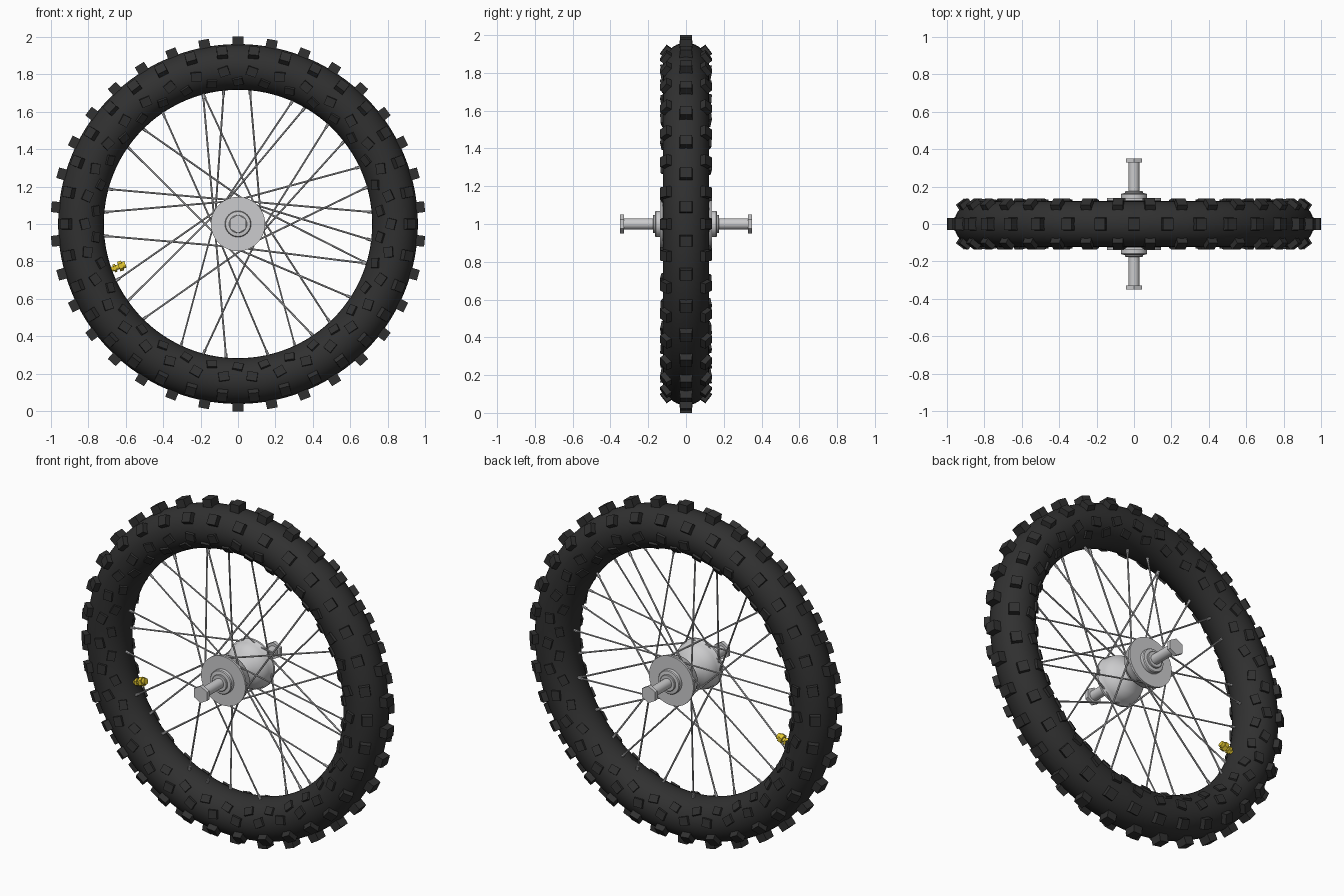
import bpy, bmesh, math
from mathutils import Vector, Matrix

if "Cube" in bpy.data.objects:
    bpy.data.objects.remove(bpy.data.objects["Cube"])

CENTRE = Vector((0, 0, 1))
R_MAJ, R_MIN = 0.838, 0.122      # tyre ring and tube radii
KNOBS = 34


def material(name, rgb):
    m = bpy.data.materials.new(name)
    m.diffuse_color = (*rgb, 1)
    m.use_nodes = True
    m.node_tree.nodes["Principled BSDF"].inputs["Base Color"].default_value = m.diffuse_color
    return m


RUBBER = material("black rubber", (0.03, 0.03, 0.03))
METAL = material("light metal", (0.6, 0.6, 0.61))
STEEL = material("spoke steel", (0.48, 0.48, 0.49))
BRASS = material("yellow brass", (0.75, 0.56, 0.03))


def make(name, bm, mat, smooth=True):
    bmesh.ops.recalc_face_normals(bm, faces=bm.faces)
    me = bpy.data.meshes.new(name)
    bm.to_mesh(me)
    bm.free()
    me.materials.append(mat)
    ob = bpy.data.objects.new(name, me)
    ob.location = CENTRE
    bpy.context.collection.objects.link(ob)
    if smooth:
        bpy.context.view_layer.objects.active = ob
        ob.select_set(True)
        bpy.ops.object.shade_smooth_by_angle(angle=math.radians(35))
        ob.select_set(False)
    return ob


def radial(a):
    return Vector((math.cos(a), 0, math.sin(a)))


def rod(bm, p, q, r, sides=6):
    """Closed cylinder between two points."""
    d = q - p
    mat = Matrix.Translation((p + q) / 2) @ d.to_track_quat('Z', 'Y').to_matrix().to_4x4()
    bmesh.ops.create_cone(bm, cap_ends=True, segments=sides, radius1=r, radius2=r,
                          depth=d.length, matrix=mat)


def lathe(bm, profile, steps):
    """Revolve (radius, y) points around the axle line."""
    vs = [bm.verts.new((r, y, 0)) for r, y in profile]
    es = [bm.edges.new(e) for e in zip(vs, vs[1:])]
    bmesh.ops.spin(bm, geom=vs + es, cent=(0, 0, 0), axis=(0, 1, 0),
                   angle=math.tau, steps=steps, use_merge=True)
    bmesh.ops.remove_doubles(bm, verts=bm.verts, dist=1e-5)


# Tyre: a round tube ring
bm = bmesh.new()
tube = [(R_MAJ + R_MIN * math.cos(math.tau * i / 32), R_MIN * math.sin(math.tau * i / 32))
        for i in range(32)]
lathe(bm, tube + tube[:1], 102)
make("tyre", bm, RUBBER)


# Tread knobs: tapered blocks standing on the tube
def knob_row(name, phi_deg, offset, length, width, height, twist=0):
    bm = bmesh.new()
    phi = math.radians(phi_deg)
    for i in range(KNOBS):
        a = math.tau * (i + offset) / KNOBS + math.pi / 2
        out = radial(a)
        n = out * math.cos(phi) + Vector((0, math.sin(phi), 0))
        t = Vector((-math.sin(a), 0, math.cos(a)))
        frame = Matrix((t, n.cross(t), n)).transposed().to_4x4()
        spin = Matrix.Rotation(math.radians(twist) * (-1) ** i, 4, 'Z')
        pos = Matrix.Translation(out * R_MAJ + n * (R_MIN + height / 2 - 0.01))
        new = bmesh.ops.create_cube(bm, size=1)["verts"]
        for v in new:
            k = 0.95 if v.co.z > 0 else 1.0
            v.co = Vector((v.co.x * length * k, v.co.y * width * k, v.co.z * (height + 0.02)))
        bmesh.ops.transform(bm, matrix=pos @ frame @ spin, verts=new)
    make(name, bm, RUBBER, smooth=False)


knob_row("centre_knobs", 0, 0, 0.06, 0.068, 0.04)
for side, tag in ((-1, "front"), (1, "back")):
    knob_row(tag + "_shoulder_knobs", side * 53, 0.5, 0.058, 0.06, 0.028)
    knob_row(tag + "_side_knobs", side * 100, 0.5, 0.058, 0.05, 0.012, 14)
    knob_row(tag + "_inner_knobs", side * 128, 0, 0.055, 0.045, 0.01, 14)

# Hub: flanges, rounded bells narrowing to a waist, collars
bm = bmesh.new()
half = [(0.025, 0.175), (0.045, 0.175), (0.048, 0.172), (0.048, 0.165), (0.066, 0.163),
        (0.07, 0.158), (0.07, 0.138), (0.145, 0.138), (0.145, 0.126), (0.138, 0.118),
        (0.135, 0.095), (0.122, 0.065), (0.10, 0.042), (0.07, 0.022), (0.05, 0.008)]
lathe(bm, half + [(r, -y) for r, y in reversed(half)], 48)
make("hub", bm, METAL)

# Axle
bm = bmesh.new()
rod(bm, Vector((0, -0.335, 0)), Vector((0, 0.335, 0)), 0.029, 24)
make("axle", bm, METAL)

# Hexagonal axle heads
for s, tag in ((-1, "front"), (1, "back")):
    bm = bmesh.new()
    rod(bm, Vector((0, s * 0.328, 0)), Vector((0, s * 0.35, 0)), 0.05, 6)
    make(tag + "_axle_nut", bm, METAL, smooth=False)

# Spokes: rim angles grouped by the way they lean around the hub
lean_left = [105, 96, 66, 60, 25, 5, -7, -17, -47, -65, -105, -135, -175, 145, 124]
lean_right = [105, 85, 48, 38, 16, -17, -33, -56, -77, -95, -115, -145, -155, 175, 165, 135]
spokes, nipples = bmesh.new(), bmesh.new()
for way, angles in ((1, lean_left), (-1, lean_right)):
    for i, deg in enumerate(angles):
        a = math.radians(deg)
        side = 1 if i % 2 else -1
        hub_end = radial(a + way * math.radians(75)) * 0.125 + Vector((0, side * 0.128, 0))
        rim_end = radial(a) * 0.722 + Vector((0, side * 0.02, 0))
        rod(spokes, hub_end, rim_end, 0.005)
        d = (hub_end - rim_end).normalized()
        rod(nipples, rim_end, rim_end + d * 0.03, 0.008)
make("spokes", spokes, STEEL)
make("spoke_nipples", nipples, STEEL)

# Valve: stem, hexagonal nut and cap
bm = bmesh.new()
v = radial(math.radians(199.7))
for r0, r1, rad, sides in ((0.73, 0.64, 0.013, 12), (0.705, 0.69, 0.022, 6),
                           (0.676, 0.654, 0.027, 6), (0.654, 0.638, 0.018, 12)):
    rod(bm, v * r0, v * r1, rad, sides)
make("valve", bm, BRASS)
